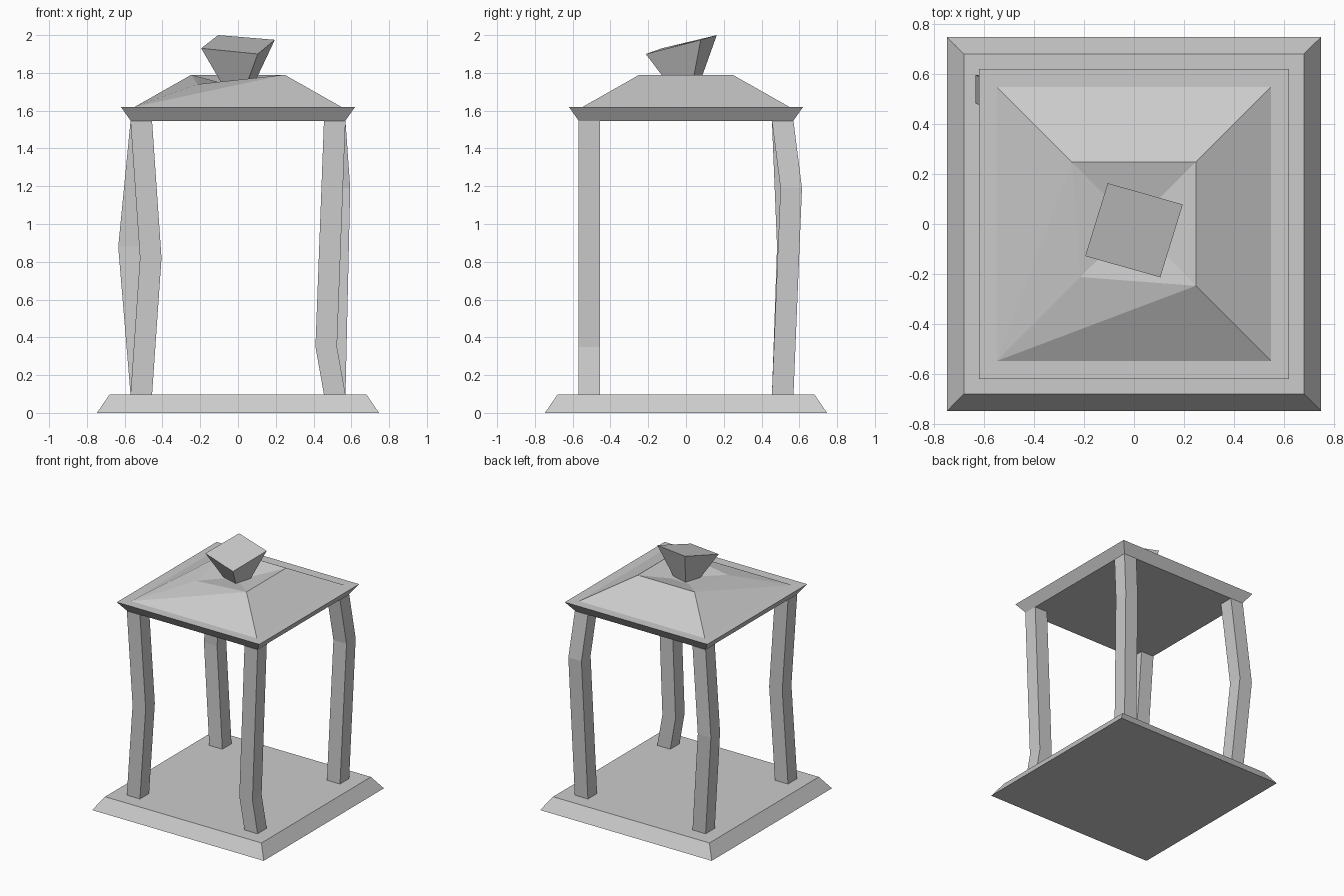
import bpy
from mathutils import Vector, Matrix

if "Cube" in bpy.data.objects:
    bpy.data.objects.remove(bpy.data.objects["Cube"])


def make(name, verts, faces):
    me = bpy.data.meshes.new(name)
    me.from_pydata([tuple(v) for v in verts], [], faces)
    me.update()
    ob = bpy.data.objects.new(name, me)
    bpy.context.collection.objects.link(ob)
    return ob


def square(half, z, cx=0, cy=0):
    return [(cx - half, cy - half, z), (cx + half, cy - half, z),
            (cx + half, cy + half, z), (cx - half, cy + half, z)]


def band(lower, upper):
    """Side quads joining two four-point rings."""
    return [(lower + i, lower + (i + 1) % 4, upper + (i + 1) % 4, upper + i)
            for i in range(4)]


def loft(name, rings):
    """Closed solid through a stack of four-point rings."""
    verts = [v for r in rings for v in r]
    faces = [(3, 2, 1, 0)]
    for k in range(len(rings) - 1):
        faces += band(4 * k, 4 * k + 4)
    n = len(verts)
    faces.append((n - 4, n - 3, n - 2, n - 1))
    return make(name, verts, faces)


# Base plinth and roof rim
loft("base", [square(0.747, 0), square(0.68, 0.097)])
loft("roof_rim", [square(0.567, 1.545), square(0.62, 1.62)])

# Bent posts: corner, bend height, bend offset in x and y
for name, sx, sy, z, dx, dy in [
        ("front_left_post", -1, -1, 0.82, 0.05, 0.0),
        ("front_right_post", 1, -1, 0.35, -0.045, 0.0),
        ("back_right_post", 1, 1, 1.19, 0.025, 0.045),
        ("back_left_post", -1, 1, 0.88, -0.065, 0.027)]:
    x, y, h = 0.512 * sx, 0.512 * sy, 0.057
    loft(name, [square(h, 0.097, x, y), square(h, z, x + dx, y + dy),
                square(h, 1.545, x, y)])

# Sloped roof with a dented front left corner and a sunken top
top = square(0.247, 1.79)
top[0] = (-0.215, -0.212, 1.74)
verts = square(0.547, 1.62) + top + square(0.08, 1.745)
faces = [(3, 2, 1, 0), (0, 1, 5), (0, 5, 4), (1, 2, 6, 5), (2, 3, 7, 6),
         (3, 0, 7), (0, 4, 7)] + band(4, 8) + [(8, 9, 10, 11)]
make("roof", verts, faces)

# Tilted finial flaring upward
finial_top = [Vector(p) for p in [(-0.195, -0.128, 1.93), (0.105, -0.213, 1.90),
                                  (0.195, 0.078, 1.975), (-0.105, 0.163, 2.0)]]
finial_bottom = [(p.x * 0.43, p.y * 0.43, 1.74) for p in finial_top]
loft("finial", [finial_bottom, finial_top])
